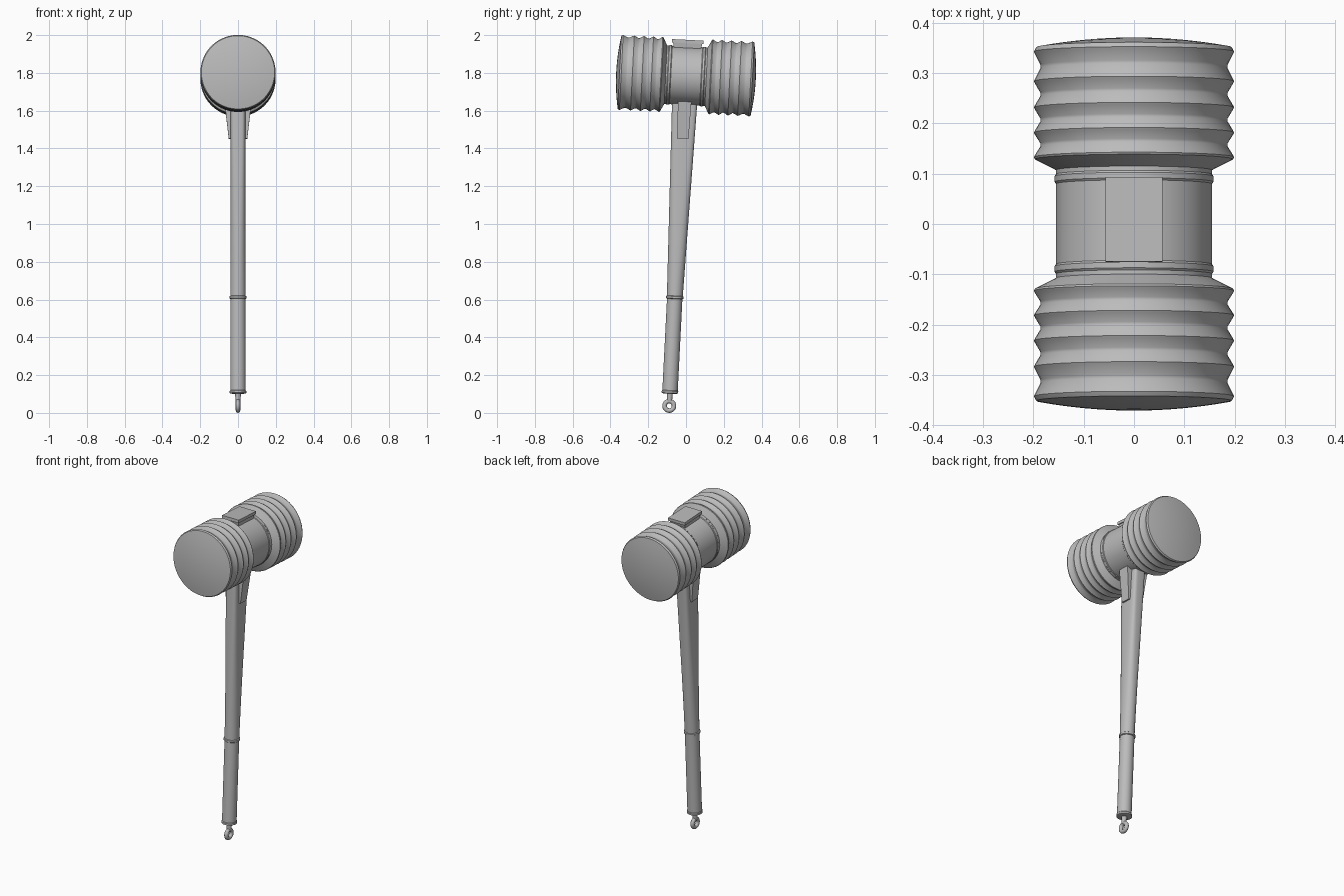
import bpy, bmesh, math
from mathutils import Matrix, Vector

cube = bpy.data.objects.get("Cube")
if cube:
    bpy.data.objects.remove(cube, do_unlink=True)

grey = bpy.data.materials.new("plain grey")
grey.use_nodes = True
grey.diffuse_color = (0.5, 0.5, 0.5, 1)
grey.node_tree.nodes["Principled BSDF"].inputs["Base Color"].default_value = (0.5, 0.5, 0.5, 1)

# Parts are built around the head centre, then the whole hammer leans back
HEAD_Z = 1.785
LEAN = Matrix.Translation((0, 0, HEAD_Z)) @ Matrix.Rotation(math.radians(-2.9), 4, 'X')


def section(z, rx, ry, n=32, power=2):
    """Closed outline at height z; a higher power makes it squarer."""
    pts = []
    for i in range(n):
        a = math.tau * (i + 0.5) / n
        c, s = math.cos(a), math.sin(a)
        pts.append(Vector((math.copysign(abs(c) ** (2 / power), c) * rx,
                           math.copysign(abs(s) ** (2 / power), s) * ry, z)))
    return pts


def loft(name, sections, turn=Matrix.Identity(4), smooth=35):
    """Skin a stack of outlines and cap both ends."""
    bm = bmesh.new()
    rings = [[bm.verts.new(turn @ p) for p in s] for s in sections]
    n = len(rings[0])
    for a, b in zip(rings, rings[1:]):
        for i in range(n):
            j = (i + 1) % n
            bm.faces.new((a[i], a[j], b[j], b[i]))
    bm.faces.new(rings[0][::-1])
    bm.faces.new(rings[-1])
    bmesh.ops.recalc_face_normals(bm, faces=bm.faces)
    mesh = bpy.data.meshes.new(name)
    bm.to_mesh(mesh)
    bm.free()
    obj = bpy.data.objects.new(name, mesh)
    bpy.context.collection.objects.link(obj)
    finish(obj, smooth)


def finish(obj, smooth):
    obj.data.transform(LEAN)
    obj.data.materials.append(grey)
    bpy.ops.object.select_all(action='DESELECT')
    obj.select_set(True)
    bpy.context.view_layer.objects.active = obj
    if smooth:
        bpy.ops.object.shade_smooth_by_angle(angle=math.radians(smooth))


def lathe(name, profile, turn=Matrix.Identity(4), n=32):
    loft(name, [section(z, r, r, n) for z, r in profile], turn)


def box(name, z0, half0, z1, half1, x0=0, x1=0):
    """Tapered block between two rectangles."""
    def rect(z, h, x):
        return [Vector((x + sx * h[0], sy * h[1], z))
                for sx, sy in ((-1, -1), (1, -1), (1, 1), (-1, 1))]
    loft(name, [rect(z0, half0, x0), rect(z1, half1, x1)], smooth=0)


# Head barrel
along_y = Matrix.Rotation(math.radians(-90), 4, 'X')
collar = [(0.080, 0.155), (0.084, 0.158), (0.095, 0.158), (0.099, 0.155)]
barrel = [(-y, r) for y, r in reversed(collar)] + collar
lathe("head_barrel", [(-0.12, 0.155)] + barrel + [(0.12, 0.155)], along_y, 64)

# Bellows on both ends, with domed striking faces
ridges = [0.133, 0.182, 0.232, 0.284, 0.343]
bellows = [(0.10, 0.14), (0.108, 0.156)]
for i, y in enumerate(ridges):
    bellows += [(y - 0.004, 0.197), (y, 0.199), (y + 0.004, 0.197)]
    if i < len(ridges) - 1:
        mid = (y + ridges[i + 1]) / 2
        bellows += [(mid - 0.003, 0.186), (mid + 0.003, 0.186)]
bellows.append((0.352, 0.194))
for k in range(1, 8):
    r = 0.194 * (1 - k / 7.2)
    bellows.append((0.352 + 0.018 * (1 - (r / 0.194) ** 2), r))
for side, name in ((-1, "front_bellows"), (1, "back_bellows")):
    lathe(name, [(side * y, r) for y, r in bellows], along_y, 64)

# Plate on top of the head
box("top_plate_foot", 0.13, (0.046, 0.068), 0.175, (0.052, 0.078))
box("top_plate", 0.172, (0.057, 0.084), 0.19, (0.057, 0.084))

# Handle: squared and deep at the top, round at the grip
shaft = []
for k in range(13):
    t = k / 12
    shaft.append(section(-1.18 + 1.08 * t, 0.041 - 0.002 * t, 0.042 + 0.026 * t,
                         32, 2 + 4 * t * t))
loft("handle_shaft", shaft)
lathe("handle_grip", [(-1.685, 0.036), (-1.682, 0.044), (-1.672, 0.044),
                      (-1.668, 0.041), (-1.17, 0.041)])
lathe("grip_band", [(-1.184, 0.040), (-1.180, 0.046), (-1.170, 0.046), (-1.166, 0.040)])

# Side gussets under the head
for side, name in ((1, "left_gusset"), (-1, "right_gusset")):
    box(name, -0.335, (0.012, 0.030), -0.125, (0.023, 0.036),
        side * 0.037, side * 0.050)

# Hanging loop
lathe("loop_stem", [(-1.73, 0.013), (-1.68, 0.016)], n=16)
bpy.ops.mesh.primitive_torus_add(major_segments=32, minor_segments=12,
                                 major_radius=0.025, minor_radius=0.012)
loop = bpy.context.object
loop.name = "hanging_loop"
loop.data.transform(Matrix.Translation((0, 0, -1.75)) @ Matrix.Rotation(math.radians(90), 4, 'Y'))
finish(loop, 60)
